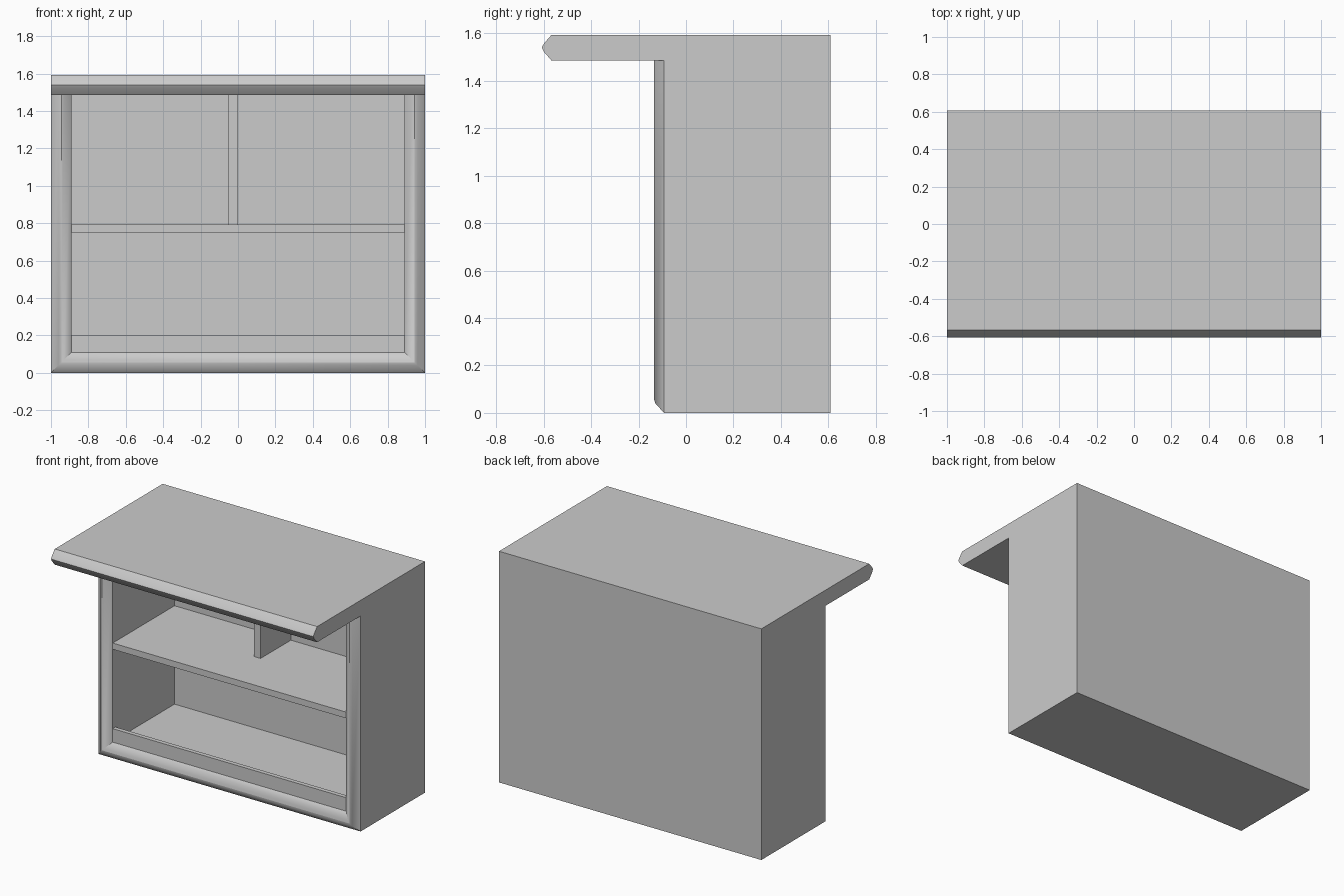
import bpy, bmesh
from math import radians
from mathutils import Vector

if "Cube" in bpy.data.objects:
    bpy.data.objects.remove(bpy.data.objects["Cube"])

grey = bpy.data.materials.new("plain grey")
grey.use_nodes = True
colour = (0.6, 0.6, 0.6, 1)
grey.diffuse_color = colour
grey.node_tree.nodes["Principled BSDF"].inputs["Base Color"].default_value = colour

INNER, FRONT, BACK = 0.89, -0.093, 0.58     # interior half width and depth limits
FLOOR, TOP_UNDER = 0.115, 1.485


def finish(name, bm):
    bmesh.ops.recalc_face_normals(bm, faces=bm.faces)
    mesh = bpy.data.meshes.new(name)
    bm.to_mesh(mesh)
    bm.free()
    mesh.materials.append(grey)
    obj = bpy.data.objects.new(name, mesh)
    bpy.context.collection.objects.link(obj)
    return obj


def box(name, x, y, z):
    bm = bmesh.new()
    bmesh.ops.create_cube(bm, size=1)
    for v in bm.verts:
        v.co = [(a + b) / 2 + c * (b - a) for (a, b), c in zip((x, y, z), v.co)]
    return finish(name, bm)


def sweep(name, rings):
    """Skin a list of equal-sized closed rings and cap both ends."""
    bm = bmesh.new()
    loops = [[bm.verts.new(p) for p in ring] for ring in rings]
    for a, b in zip(loops, loops[1:]):
        for i in range(len(a)):
            j = (i + 1) % len(a)
            bm.faces.new((a[i], a[j], b[j], b[i]))
    bm.faces.new(loops[0])
    bm.faces.new(loops[-1])
    return finish(name, bm)


def smooth(obj):
    bpy.ops.object.select_all(action="DESELECT")
    obj.select_set(True)
    bpy.context.view_layer.objects.active = obj
    bpy.ops.object.shade_smooth_by_angle(angle=radians(35))


# Carcass and overhanging top in one piece, with a rounded nose
side = [(0.608, 0), (0.608, 1.593), (-0.567, 1.593), (-0.599, 1.556),
        (-0.608, 1.539), (-0.599, 1.522), (-0.567, TOP_UNDER),
        (FRONT, TOP_UNDER), (FRONT, 0)]
carcass = sweep("cabinet_body", [[(x, y, z) for y, z in side] for x in (-1, 1)])

# Hollow out the open interior
cutter = box("interior_cutter", (-INNER, INNER), (-0.3, BACK), (FLOOR, TOP_UNDER))
cutter.hide_render = True
cut = carcass.modifiers.new("interior", "BOOLEAN")
cut.operation, cut.solver, cut.object = "DIFFERENCE", "EXACT", cutter
bpy.context.view_layer.objects.active = carcass
bpy.ops.object.modifier_apply(modifier=cut.name)
bpy.data.objects.remove(cutter)
smooth(carcass)

# Shelf, divider standing on it, and front lip of the floor
box("shelf", (-INNER, INNER), (FRONT, BACK), (0.75, 0.793))
box("divider", (-0.053, -0.003), (0.25, BACK), (0.793, TOP_UNDER))
box("front_lip", (-INNER, INNER), (FRONT, FRONT + 0.03), (FLOOR, 0.203))

# Rounded trim around both sides and the bottom, mitred at the corners
trim = [(0, 0), (0.04, 0.036), (0.055, 0.041), (0.07, 0.036), (0.11, 0)]
path = [((1, TOP_UNDER), (-1, 0)), ((1, 0), (-1, 1)),
        ((-1, 0), (1, 1)), ((-1, TOP_UNDER), (1, 0))]
smooth(sweep("front_trim", [[Vector((px + dx * w, FRONT - h, pz + dz * w))
                             for w, h in trim] for (px, pz), (dx, dz) in path]))
